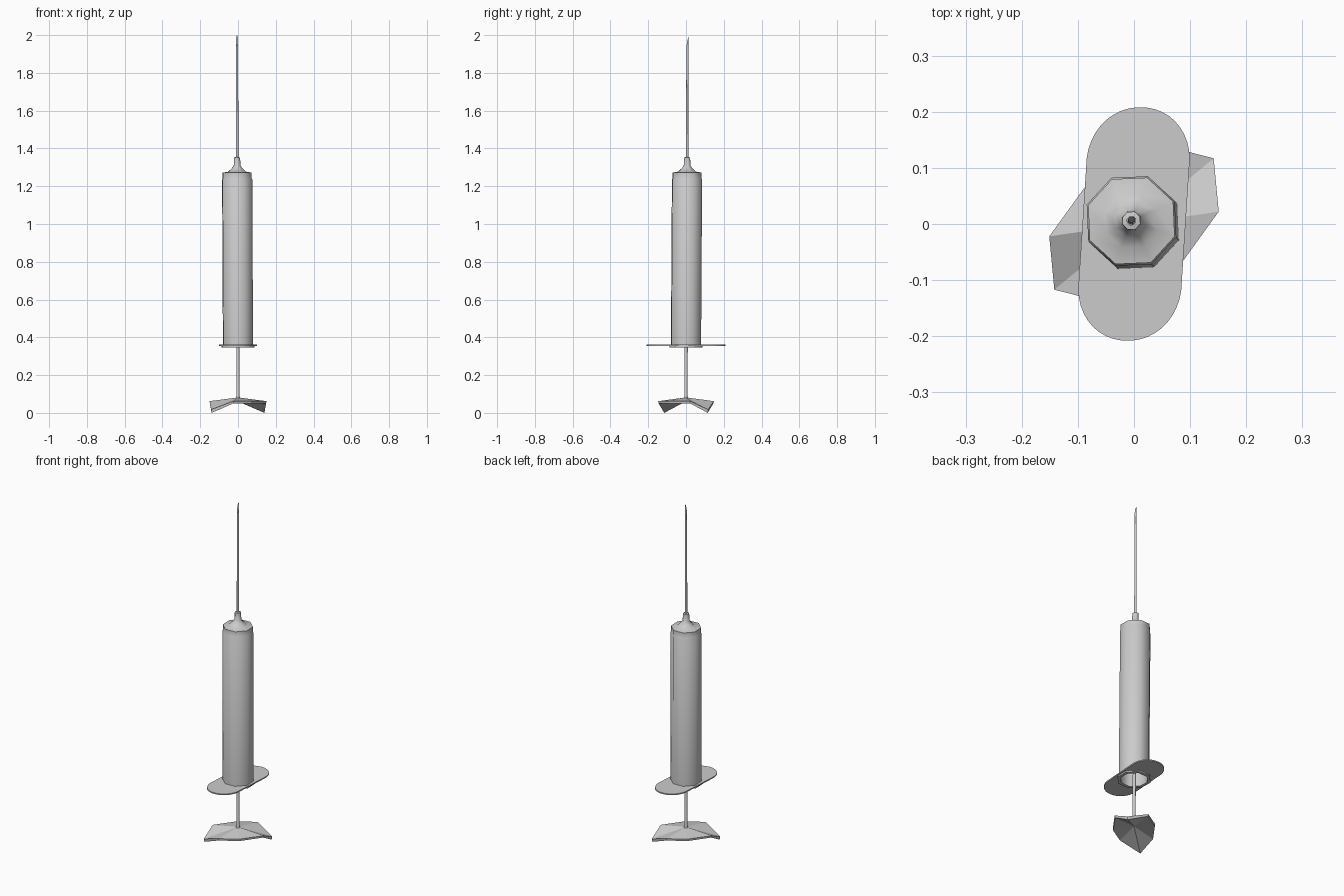
import bpy, bmesh, math
from mathutils import Vector

if "Cube" in bpy.data.objects:
    bpy.data.objects.remove(bpy.data.objects["Cube"])


def finish(name, bm, smooth=None):
    bmesh.ops.recalc_face_normals(bm, faces=bm.faces)
    me = bpy.data.meshes.new(name)
    bm.to_mesh(me)
    bm.free()
    ob = bpy.data.objects.new(name, me)
    bpy.context.collection.objects.link(ob)
    if smooth:
        bpy.context.view_layer.objects.active = ob
        ob.select_set(True)
        bpy.ops.object.shade_smooth_by_angle(angle=math.radians(smooth))
        ob.select_set(False)
    return ob


def axis(z):
    # the syringe leans very slightly towards the needle
    t = max(0.0, z - 0.35)
    return Vector((-0.005 * min(t, 0.95), 0.006 * min(t, 1.3), z))


def lathe(name, profile, sides=8, phase=25, smooth=None, closed=False):
    bm = bmesh.new()
    rings = []
    for r, z in profile:
        c = axis(z)
        rings.append([bm.verts.new(c + Vector((r * math.cos(a), r * math.sin(a), 0)))
                      for a in (math.radians(phase) + math.tau * i / sides for i in range(sides))])
    pairs = list(zip(rings, rings[1:]))
    if closed:
        pairs.append((rings[-1], rings[0]))
    else:
        bm.faces.new(rings[0])
        bm.faces.new(rings[-1])
    for a, b in pairs:
        for i in range(sides):
            j = (i + 1) % sides
            bm.faces.new((a[i], a[j], b[j], b[i]))
    return finish(name, bm, smooth)


# hollow barrel with collar, shoulder and needle hub
lathe("barrel", [(0.074, 0.345), (0.092, 0.345), (0.092, 0.353), (0.085, 0.358),
                 (0.085, 1.235), (0.082, 1.24), (0.082, 1.272), (0.05, 1.277),
                 (0.03, 1.295), (0.019, 1.31), (0.017, 1.352), (0.008, 1.354),
                 (0.008, 1.29), (0.074, 1.25)], smooth=50, closed=True)

# needle with a slanted tip
needle = lathe("needle", [(0.007, 1.32), (0.006, 1.94), (0.006, 1.999)], smooth=50)
for v in needle.data.vertices[-8:]:
    v.co.z = 1.97 + (v.co.y - axis(2).y) * 5

# finger flange: rounded slab, turned a few degrees
bm = bmesh.new()
outline = []
for k in range(40):
    a = math.tau * (k + 0.5) / 40
    s, c = math.sin(a), math.cos(a)
    x = 0.092 * math.copysign(abs(c) ** 0.95, c)
    y = 0.098 * s + math.copysign(0.11, s)
    outline.append((x + 0.065 * y, y - 0.02 * x))
low = [bm.verts.new((x, y, 0.354)) for x, y in outline]
high = [bm.verts.new((x, y, 0.361)) for x, y in outline]
# slab has an opening for the plunger
hole = []
for z in (0.354, 0.361):
    hole.append([bm.verts.new((0.074 * math.cos(a), 0.074 * math.sin(a), z))
                 for a in (math.tau * (k + 0.5) / 40 for k in range(40))])
for k in range(40):
    j = (k + 1) % 40
    bm.faces.new((low[k], low[j], high[j], high[k]))
    bm.faces.new((hole[0][k], hole[0][j], low[j], low[k]))
    bm.faces.new((hole[1][k], hole[1][j], high[j], high[k]))
    bm.faces.new((hole[0][k], hole[0][j], hole[1][j], hole[1][k]))
finish("finger_flange", bm, 40)

# plunger rod and stopper
lathe("plunger_rod", [(0.014, 0.07), (0.009, 0.09), (0.008, 1.1)], smooth=50)
lathe("plunger_stopper", [(0.05, 1.1), (0.072, 1.11), (0.072, 1.18), (0.02, 1.22)], smooth=50)

# bent thumb plate: drooping at two opposite tips
half = [(0.151, 0.022, 0.062), (0.142, 0.117, 0.018),
        (0.025, 0.147, 0.062), (-0.07, 0.09, 0.062)]
rim = half + [(-x, -y, z) for x, y, z in half]
bm = bmesh.new()
top = [bm.verts.new((x, y, z)) for x, y, z in rim]
bottom = [bm.verts.new((x * 0.985, y * 0.985, z - (0.018 if z < 0.03 else 0.012)))
          for x, y, z in rim]
peak = bm.verts.new((0, 0, 0.082))
pit = bm.verts.new((0, 0, 0.062))
for i in range(8):
    j = (i + 1) % 8
    bm.faces.new((top[i], top[j], peak))
    bm.faces.new((bottom[j], bottom[i], pit))
    bm.faces.new((bottom[i], bottom[j], top[j], top[i]))
finish("thumb_plate", bm)
